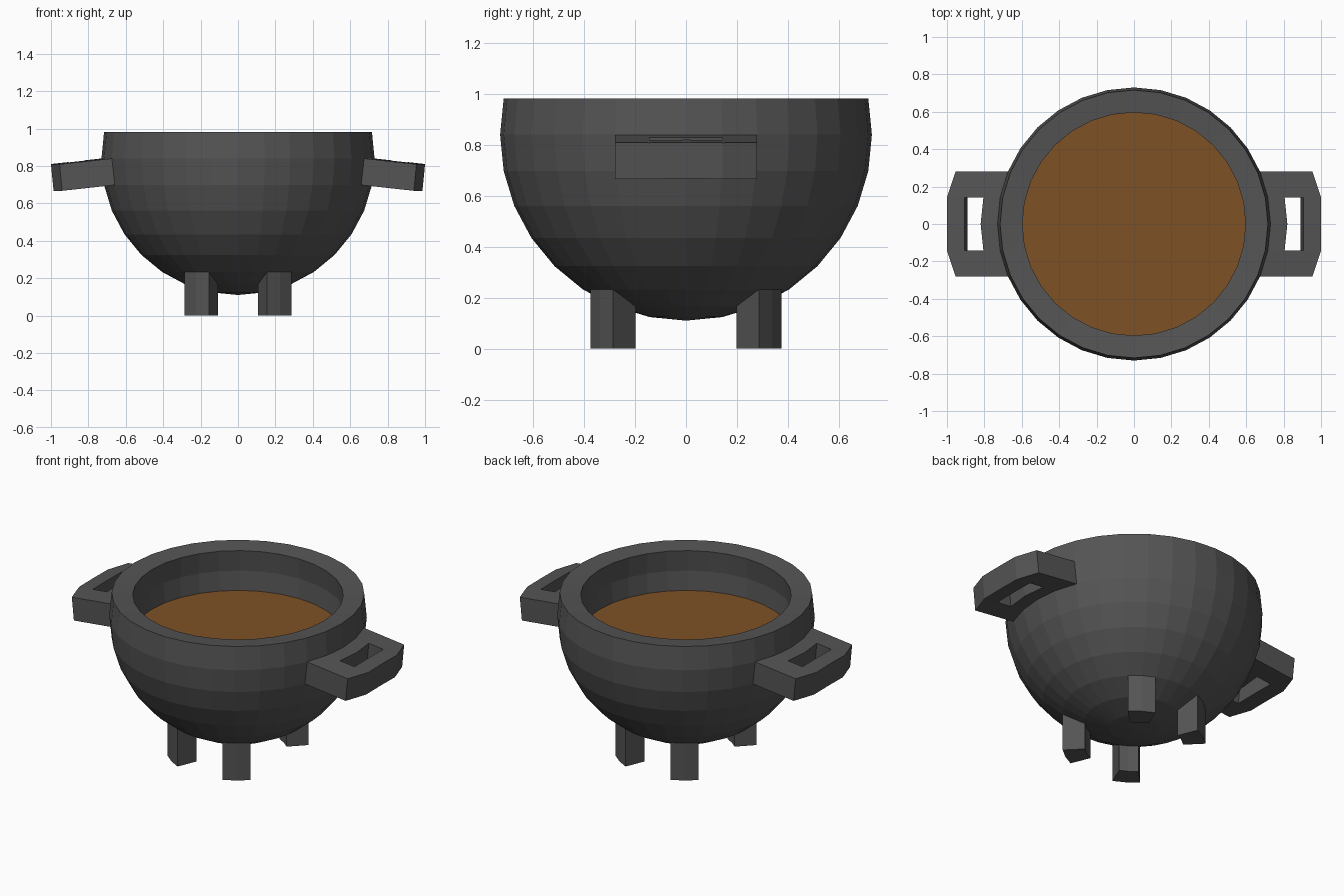
import bpy, bmesh
from math import sin, cos, radians
from mathutils import Vector

if "Cube" in bpy.data.objects:
    bpy.data.objects.remove(bpy.data.objects["Cube"])

R, CZ, STEP = 0.73, 0.84, 11.25      # bowl radius, centre height, angular step


def material(name, rgb):
    m = bpy.data.materials.new(name)
    m.diffuse_color = (*rgb, 1)
    m.use_nodes = True
    m.node_tree.nodes["Principled BSDF"].inputs["Base Color"].default_value = m.diffuse_color
    return m


IRON = material("dark_iron", (0.09, 0.09, 0.09))
BROTH = material("brown_broth", (0.21, 0.083, 0.018))


def finish(bm, name, mat):
    bmesh.ops.recalc_face_normals(bm, faces=bm.faces)
    me = bpy.data.meshes.new(name)
    bm.to_mesh(me)
    bm.free()
    me.materials.append(mat)
    ob = bpy.data.objects.new(name, me)
    bpy.context.collection.objects.link(ob)
    return ob


def mirror(ob, x=False, y=False):
    m = ob.modifiers.new("mirror", 'MIRROR')
    m.use_axis = (x, y, False)
    m.use_mirror_merge = False


def on_sphere(lat, az):
    la, a = radians(lat), radians(az)
    return Vector((R * cos(la) * cos(a), R * cos(la) * sin(a), CZ + R * sin(la)))


# Bowl: low-poly sphere cut open one ring above its equator, thickened inwards
bm = bmesh.new()
bmesh.ops.create_uvsphere(bm, u_segments=32, v_segments=16, radius=R)
cut = R * sin(radians(STEP)) + 0.01
bmesh.ops.delete(bm, geom=[v for v in bm.verts if v.co.z > cut], context='VERTS')
bmesh.ops.translate(bm, verts=bm.verts, vec=(0, 0, CZ))
for f in bm.faces:                    # normals must point away from the centre
    if f.normal.dot(f.calc_center_median() - Vector((0, 0, CZ))) < 0:
        f.normal_flip()
me = bpy.data.meshes.new("bowl")
bm.to_mesh(me)
bm.free()
me.materials.append(IRON)
bowl = bpy.data.objects.new("bowl", me)
bpy.context.collection.objects.link(bowl)
wall = bowl.modifiers.new("wall", 'SOLIDIFY')
wall.thickness, wall.offset = 0.12, -1

# Soup surface inside the bowl
bm = bmesh.new()
bmesh.ops.create_circle(bm, cap_ends=True, segments=32, radius=0.6)
bmesh.ops.translate(bm, verts=bm.verts, vec=(0, 0, 0.721))
soup = finish(bm, "soup", BROTH)
for p in soup.data.polygons:
    if p.normal.z < 0:
        p.flip()

# Legs: two neighbouring bowl faces pulled straight down to the floor
bm = bmesh.new()
outline = [on_sphere(-5 * STEP, a * STEP) for a in (4, 5, 6)]
outline += [on_sphere(-6 * STEP, a * STEP) for a in (6, 5, 4)]
top = [bm.verts.new(p) for p in outline]
foot = [bm.verts.new((p.x, p.y, 0)) for p in outline]
for i in range(6):
    j = (i + 1) % 6
    bm.faces.new((top[i], top[j], foot[j], foot[i]))
bm.faces.new(foot)
bm.faces.new(top)
mirror(finish(bm, "legs", IRON), x=True, y=True)

# Handles: slab of faces drooping outwards, with a slot left in the middle
bm = bmesh.new()
ys = [R * sin(radians(k * STEP)) for k in (-2, -1, 0, 1, 2)]
edge = (0.672, 0.76, 0.86, 0.954)     # x of the four rows at the outer sides
inner = (0.714, 0.805, 0.905, 1.0)    # beside the slot
mid = (0.728, 0.82, 0.905, 1.0)       # centre line
base = [edge[0], inner[0], mid[0], inner[0], edge[0]]
cols = (edge, inner, mid, inner, edge)
grid = [[bm.verts.new((c[r], y, CZ - 0.11 * (c[r] - c[0])))
         for c, y in zip(cols, ys)] for r in range(4)]
for r in range(3):
    for k in range(4):
        if r == 1 and k in (1, 2):
            continue
        bm.faces.new((grid[r][k], grid[r + 1][k], grid[r + 1][k + 1], grid[r][k + 1]))
res = bmesh.ops.extrude_face_region(bm, geom=bm.faces[:], use_keep_orig=True)
low = [g for g in res["geom"] if isinstance(g, bmesh.types.BMVert)]
bmesh.ops.translate(bm, verts=low, vec=(-0.014, 0, -0.142))
mirror(finish(bm, "handles", IRON), x=True)
